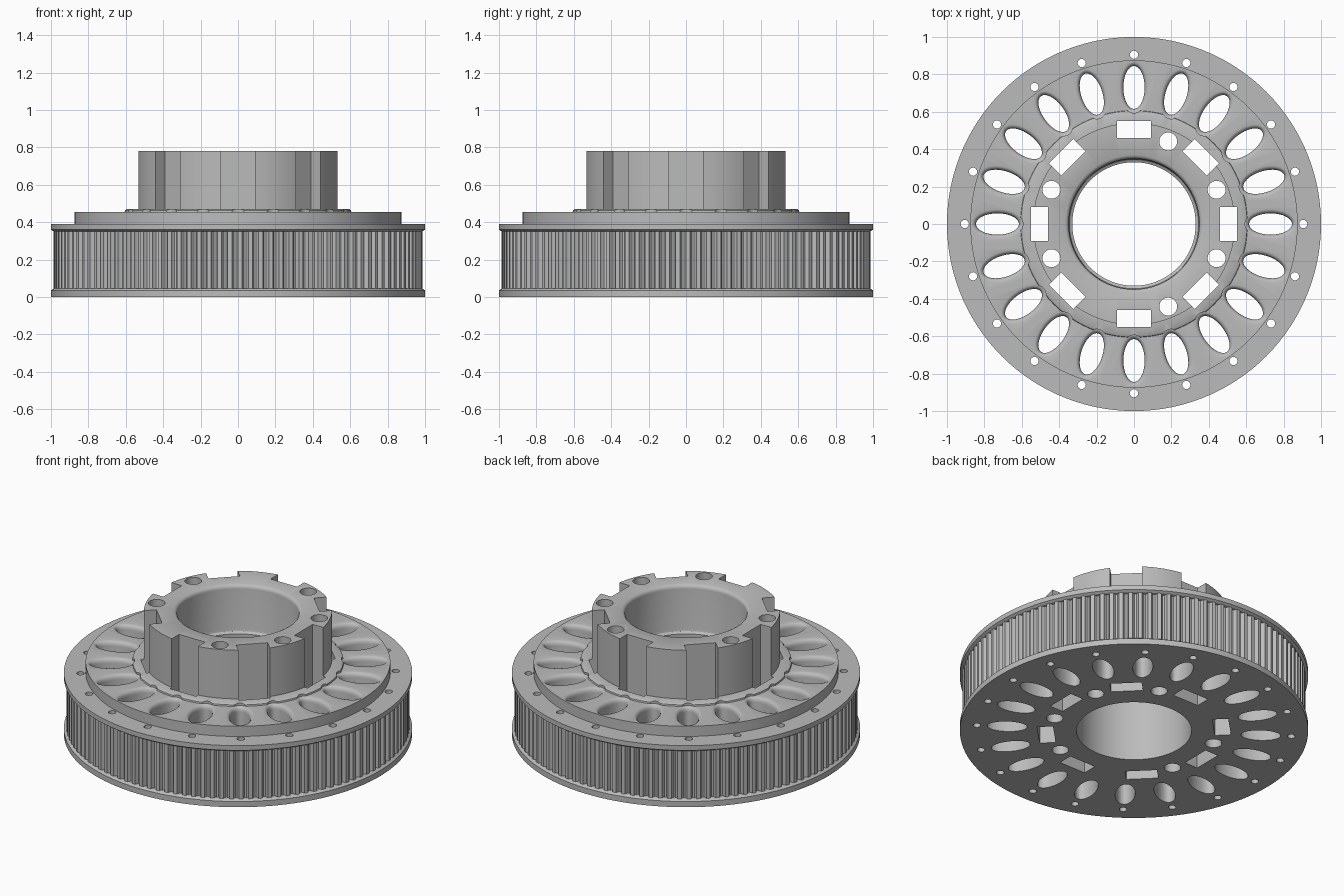
import bpy, bmesh
from math import sin, cos, pi, radians
from mathutils import Matrix, Vector

cube = bpy.data.objects.get("Cube")
if cube:
    bpy.data.objects.remove(cube, do_unlink=True)

grey = bpy.data.materials.new("machined grey")
grey.use_nodes = True
grey.diffuse_color = (0.5, 0.5, 0.5, 1)
grey.node_tree.nodes["Principled BSDF"].inputs["Base Color"].default_value = (0.5, 0.5, 0.5, 1)


def loft(bm, rings, wrap=False):
    """Skin a list of closed point rings; cap the ends or wrap round to the start."""
    vs = [[bm.verts.new(p) for p in ring] for ring in rings]
    n = len(vs[0])
    pairs = list(zip(vs, vs[1:]))
    if wrap:
        pairs.append((vs[-1], vs[0]))
    else:
        bm.faces.new(vs[0])
        bm.faces.new(vs[-1])
    for a, b in pairs:
        for i in range(n):
            j = (i + 1) % n
            bm.faces.new((a[i], a[j], b[j], b[i]))


def oval(rx, ry, z, n):
    return [Vector((rx * cos(2 * pi * i / n), ry * sin(2 * pi * i / n), z)) for i in range(n)]


def placed(ring, radius, degrees):
    m = Matrix.Rotation(radians(degrees), 4, 'Z') @ Matrix.Translation((radius, 0, 0))
    return [m @ p for p in ring]


def make_object(name, bm):
    bmesh.ops.recalc_face_normals(bm, faces=bm.faces)
    mesh = bpy.data.meshes.new(name)
    bm.to_mesh(mesh)
    bm.free()
    mesh.materials.append(grey)
    ob = bpy.data.objects.new(name, mesh)
    bpy.context.collection.objects.link(ob)
    return ob


def select(ob):
    bpy.ops.object.select_all(action='DESELECT')
    ob.select_set(True)
    bpy.context.view_layer.objects.active = ob


# Turned body: flanges, raised plate, collar, hub and stepped bore
profile = [(0.33, 0), (1, 0), (1, 0.036), (0.985, 0.046), (0.955, 0.046),
           (0.955, 0.35), (0.985, 0.35), (1, 0.36), (1, 0.39), (0.875, 0.39),
           (0.875, 0.455), (0.607, 0.455), (0.605, 0.464), (0.595, 0.47),
           (0.54, 0.472), (0.54, 0.78), (0.368, 0.78), (0.357, 0.774),
           (0.351, 0.766), (0.349, 0.755), (0.349, 0.5), (0.346, 0.488),
           (0.34, 0.482), (0.33, 0.478)]
bm = bmesh.new()
loft(bm, [oval(r, r, z, 120) for r, z in profile], wrap=True)
body = make_object("pulley_body", bm)

# Cutters
bm = bmesh.new()
LOW, HIGH = -0.1, 0.9
for k in range(20):
    angle = 18 * k
    # oval vent with a rounded upper edge
    steps = [(0, LOW), (0, 0.425)]
    steps += [(0.022 * (1 - cos(t)), 0.425 + 0.03 * sin(t))
              for t in (pi / 8, pi / 4, 3 * pi / 8, pi / 2)]
    steps.append((0.022, 0.55))
    loft(bm, [placed(oval(0.115 + e, 0.057 + e, z, 32), 0.73, angle) for e, z in steps])
    # small rim hole
    loft(bm, [placed(oval(0.022, 0.022, z, 16), 0.905, angle) for z in (LOW, HIGH)])
for k in range(8):
    # slot that opens the side of the hub
    box = [(-0.046, -0.092), (0.046, -0.092), (0.046, 0.092), (-0.046, 0.092)]
    loft(bm, [placed([Vector((x, y, z)) for x, y in box], 0.505, 45 * k)
              for z in (LOW, HIGH)])
for angle in (22.5, 67.5, 157.5, 202.5, 292.5, 337.5):
    # bolt hole
    loft(bm, [placed(oval(0.048, 0.048, z, 24), 0.478, angle) for z in (LOW, HIGH)])
cutter = make_object("hole_cutter", bm)
cutter.hide_render = True

cut = body.modifiers.new("holes", 'BOOLEAN')
cut.operation = 'DIFFERENCE'
cut.solver = 'EXACT'
cut.object = cutter
select(body)
bpy.ops.object.modifier_apply(modifier=cut.name)
bpy.data.objects.remove(cutter, do_unlink=True)

# Toothed belt surface with rounded grooves
TEETH = 112
tooth = [(0, 0.986), (0.4, 0.986), (0.48, 0.972), (0.6, 0.965),
         (0.8, 0.965), (0.92, 0.972)]


def toothed(z, inner=None):
    return [Vector(((inner or r) * cos(a), (inner or r) * sin(a), z))
            for k in range(TEETH) for t, r in tooth
            for a in [2 * pi * (k + t) / TEETH]]


bm = bmesh.new()
loft(bm, [toothed(0.046), toothed(0.35), toothed(0.35, 0.95), toothed(0.046, 0.95)], wrap=True)
teeth = make_object("belt_teeth", bm)

for ob in (body, teeth):
    select(ob)
    bpy.ops.object.shade_smooth_by_angle(angle=radians(30))
